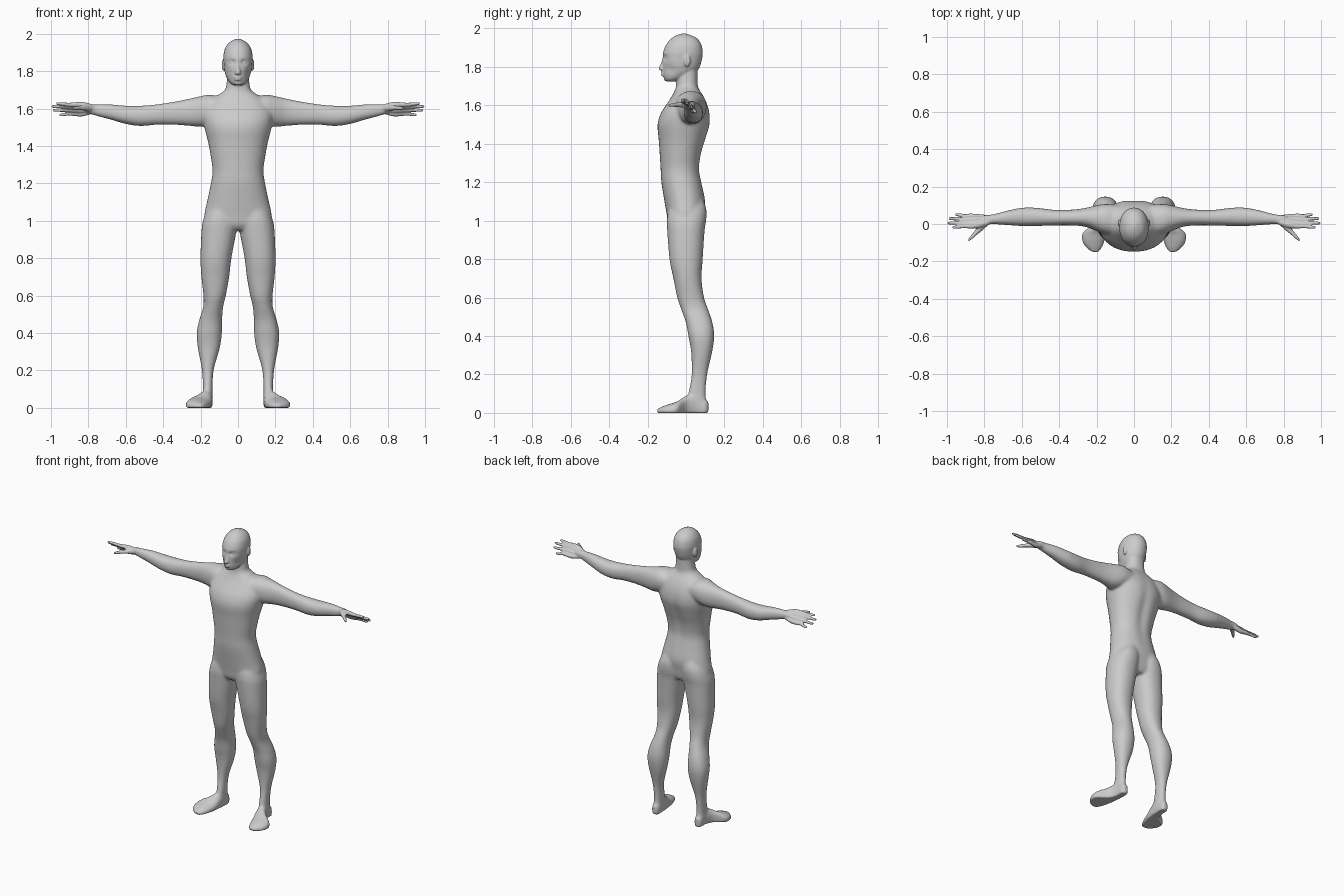
import bpy, bmesh, math
from mathutils import Vector, Matrix

bm = bmesh.new()


def spline(rows, steps=5):
    """Catmull-Rom interpolation of section rows."""
    out = []
    for i in range(len(rows) - 1):
        a, b, c, d = (rows[max(0, min(len(rows) - 1, i + k))] for k in (-1, 0, 1, 2))
        for s in range(steps):
            t = s / steps
            out.append([q + 0.5 * t * (r - p + t * (2 * p - 5 * q + 4 * r - w + t * (3 * (q - r) + w - p)))
                        for p, q, r, w in zip(a, b, c, d)])
    return out + [list(rows[-1])]


def loft(axis, rows, mirror=False, n=40, power=2.2):
    """Closed tube along an axis; rows are (position, min u, max u, min v, max v)."""
    verts = []
    for side in ((1, -1) if mirror else (1,)):
        rings = []
        for p, u0, u1, v0, v1 in spline(rows):
            ring = []
            for k in range(n):
                c, s = math.cos(math.tau * k / n), math.sin(math.tau * k / n)
                u = (u0 + u1) / 2 + (u1 - u0) / 2 * math.copysign(abs(c) ** (2 / power), c)
                v = (v0 + v1) / 2 + (v1 - v0) / 2 * math.copysign(abs(s) ** (2 / power), s)
                x, y, z = {'x': (p, u, v), 'y': (u, p, v), 'z': (u, v, p)}[axis]
                ring.append(bm.verts.new((x * side, y, z)))
            rings.append(ring)
            verts += ring
        for r0, r1 in zip(rings, rings[1:]):
            for k in range(n):
                j = (k + 1) % n
                bm.faces.new((r0[k], r0[j], r1[j], r1[k]))
        bm.faces.new(rings[0])
        bm.faces.new(rings[-1])
    return verts


def centred(rows):
    return [(z, -w, w, y0, y1) for z, w, y0, y1 in rows]


def rod(rows):
    return [(x, y - ry, y + ry, z - rz, z + rz) for x, y, z, ry, rz in rows]


def blob(centre, radii, mirror=False):
    for side in ((1, -1) if mirror else (1,)):
        m = Matrix.Translation((centre[0] * side, centre[1], centre[2])) @ Matrix.Diagonal((*radii, 1))
        bmesh.ops.create_uvsphere(bm, u_segments=20, v_segments=12, radius=1, matrix=m)


def push(verts, centre, radii, offset):
    """Soft dent, on both sides of x = 0."""
    for v in verts:
        p = Vector((abs(v.co.x), v.co.y, v.co.z))
        d = sum(((p[i] - centre[i]) / radii[i]) ** 2 for i in range(3))
        v.co += Vector(offset) * math.exp(-d)


# torso and neck
torso = loft('z', centred([
    (.95, .10, -.07, .07), (.98, .165, -.092, .085), (1.03, .18, -.1, .092), (1.1, .166, -.112, .1),
    (1.2, .145, -.128, .082), (1.27, .136, -.132, .072), (1.35, .147, -.137, .083), (1.42, .16, -.142, .104),
    (1.5, .18, -.148, .126), (1.56, .188, -.13, .124), (1.61, .172, -.098, .11), (1.65, .14, -.072, .09),
    (1.68, .095, -.057, .07), (1.70, .07, -.052, .062), (1.74, .06, -.049, .06), (1.80, .055, -.04, .06)]), n=64)
push(torso, (0, .11, 1.38), (.03, .1, .17), (0, -.012, 0))

# arms
loft('x', [
    (.08, -.06, .1, 1.54, 1.66), (.15, -.055, .107, 1.513, 1.674), (.20, -.038, .1, 1.502, 1.666),
    (.26, -.015, .086, 1.507, 1.653), (.33, -.008, .077, 1.512, 1.639), (.43, -.008, .076, 1.513, 1.623),
    (.52, -.011, .087, 1.506, 1.615), (.60, -.011, .087, 1.517, 1.615), (.68, -.006, .071, 1.54, 1.622),
    (.75, -.001, .053, 1.558, 1.623), (.80, -.001, .046, 1.575, 1.618), (.82, .005, .04, 1.585, 1.61)], mirror=True)

# fingers, each running through the palm to its tip: knuckle y, z and tip x, y, z
for ky, kz, tx, ty, tz in ((-.012, 1.621, .972, -.018, 1.626), (.008, 1.608, .997, .005, 1.611),
                           (.027, 1.591, .991, .029, 1.591), (.043, 1.572, .957, .05, 1.566)):
    mx = (.89 + tx) / 2
    loft('x', rod([
        (.77, .022 + (ky - .016) * .4, 1.598 + (kz - 1.598) * .4, .013, .013), (.83, ky * .8 + .004, kz, .015, .014),
        (.88, ky, kz, .0125, .012), (.905, ky, kz, .0098, .0098),
        (mx, (ky + ty) / 2, (kz + tz) / 2, .0095, .0095), (tx - .008, ty, tz, .008, .008), (tx, ty, tz, .004, .004)]),
        mirror=True, n=16)

# thumbs
loft('x', rod([(.78, .012, 1.6, .018, .017), (.815, -.015, 1.603, .023, .015), (.84, -.04, 1.603, .018, .012),
               (.865, -.066, 1.602, .014, .0105), (.885, -.086, 1.6, .008, .007)]), mirror=True, n=16)

# legs
loft('z', [
    (1.12, .03, .12, -.06, .085), (1.06, .004, .165, -.09, .106), (1.0, .002, .187, -.1, .105),
    (.95, .007, .195, -.098, .097), (.8, .035, .201, -.086, .087), (.7, .047, .196, -.066, .081),
    (.6, .065, .185, -.046, .094), (.54, .079, .186, -.026, .115), (.47, .085, .207, -.001, .138),
    (.4, .086, .221, .012, .147), (.32, .097, .215, .026, .137), (.2, .130, .193, .029, .111),
    (.1, .136, .188, .011, .103), (.05, .135, .19, 0, .108), (.005, .14, .185, 0, .1)], mirror=True)

# feet
loft('y', [
    (.116, .15, .172, .01, .055), (.1, .138, .187, -.02, .075), (.05, .135, .192, -.02, .1),
    (0, .138, .215, -.02, .09), (-.045, .145, .272, -.02, .06), (-.09, .158, .276, -.02, .045),
    (-.125, .172, .255, -.015, .032), (-.149, .19, .225, 0, .02)], mirror=True)

# head with eye sockets
head = loft('z', centred([
    (1.725, .025, -.1, -.05), (1.735, .04, -.112, -.02), (1.755, .055, -.118, .03), (1.78, .066, -.12, .06),
    (1.81, .073, -.121, .075), (1.85, .077, -.122, .085), (1.88, .078, -.118, .087), (1.92, .07, -.1, .078),
    (1.95, .05, -.073, .055), (1.966, .025, -.045, .02), (1.973, .008, -.02, 0)]), n=80, power=2.1)
push(head, (.032, -.115, 1.847), (.018, .04, .012), (0, .014, 0))
push(head, (.055, -.08, 1.785), (.022, .04, .025), (-.004, .005, 0))

# face details
blob((.031, -.094, 1.847), (.015, .014, .012), mirror=True)      # eyes
loft('z', centred([(1.85, .007, -.121, -.1), (1.825, .009, -.128, -.1), (1.8, .014, -.139, -.1),
                   (1.788, .017, -.141, -.1), (1.779, .012, -.13, -.1)]), n=20)  # nose
blob((0, -.117, 1.7675), (.024, .013, .0055))                    # upper lip
blob((0, -.116, 1.755), (.02, .013, .0055))                      # lower lip
blob((0, -.099, 1.738), (.024, .016, .014))                      # chin
blob((.079, .006, 1.832), (.008, .018, .032), mirror=True)       # ears

# flat soles, then one closed mesh
for v in bm.verts:
    v.co.z = max(v.co.z, 0)
bmesh.ops.recalc_face_normals(bm, faces=bm.faces)
mesh = bpy.data.meshes.new("body")
bm.to_mesh(mesh)
bm.free()
body = bpy.data.objects.new("body", mesh)
bpy.context.collection.objects.link(body)
bpy.context.view_layer.objects.active = body
body.select_set(True)

# fuse the parts into one skin
remesh = body.modifiers.new("fuse", 'REMESH')
remesh.mode = 'VOXEL'
remesh.voxel_size = .005
bpy.ops.object.modifier_apply(modifier=remesh.name)

# blend the joints strongly, the face, hands and feet only lightly
group = body.vertex_groups.new(name="blend")
group.add([v.index for v in body.data.vertices
           if .06 < v.co.z < 1.72 and abs(v.co.x) < .78], 1, 'REPLACE')
for name, count, limit in (("blend_joints", 40, "blend"), ("soften", 3, "")):
    smooth = body.modifiers.new(name, 'SMOOTH')
    smooth.factor = .5
    smooth.iterations = count
    smooth.vertex_group = limit
    bpy.ops.object.modifier_apply(modifier=smooth.name)
bpy.ops.object.shade_smooth()
